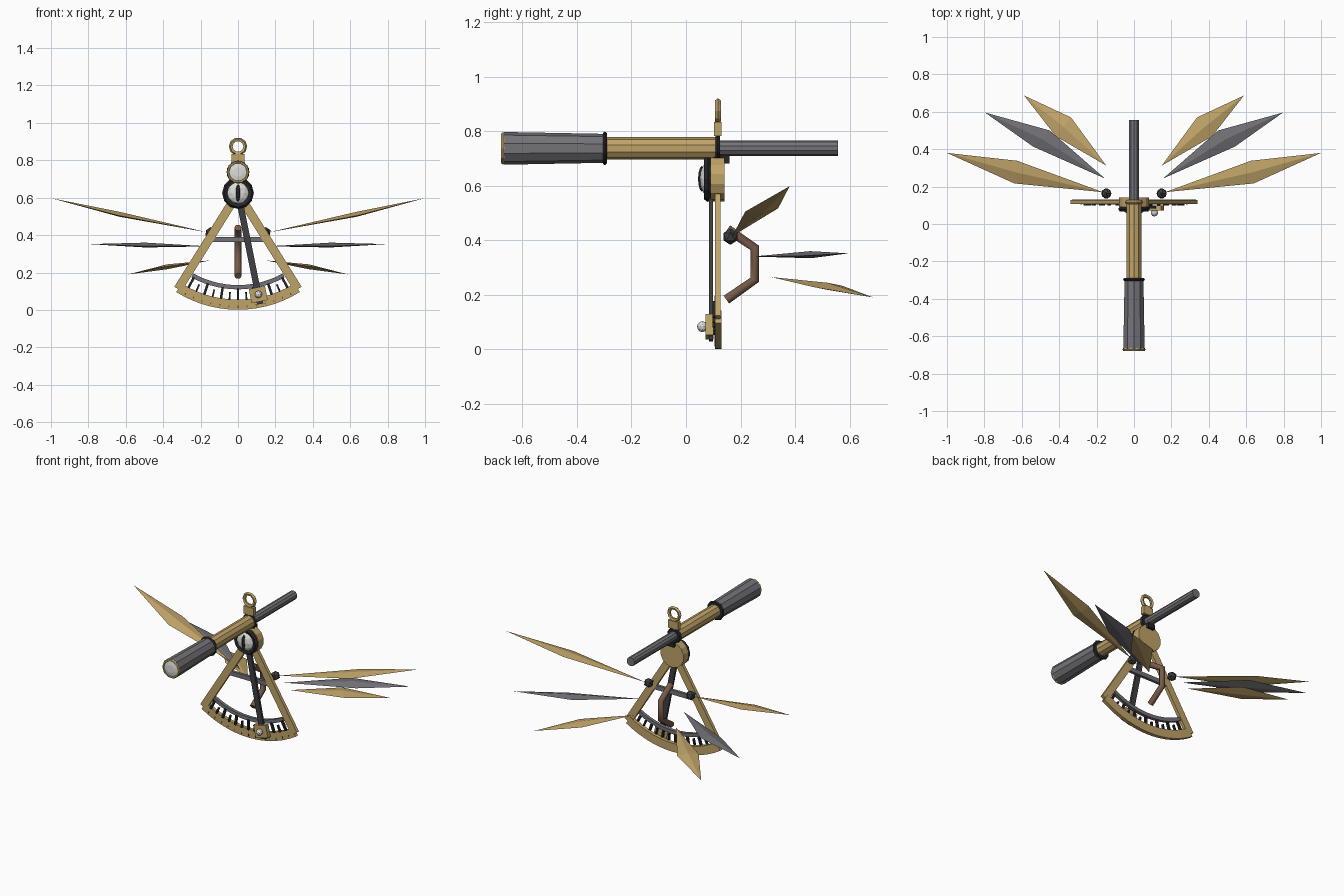
import bpy, bmesh, math
from mathutils import Vector, Matrix

if "Cube" in bpy.data.objects:
    bpy.data.objects.remove(bpy.data.objects["Cube"])

def mat(name, rgb):
    m = bpy.data.materials.new(name)
    m.diffuse_color = (*rgb, 1)
    m.use_nodes = True
    m.node_tree.nodes["Principled BSDF"].inputs["Base Color"].default_value = m.diffuse_color
    return m

BRASS = mat("brass", (0.53, 0.37, 0.14))
GREY = mat("gunmetal", (0.17, 0.17, 0.19))
DARK = mat("dark_steel", (0.05, 0.05, 0.056))
BLACK = mat("black", (0.018, 0.019, 0.022))
BROWN = mat("brown_wood", (0.19, 0.105, 0.065))
WHITE = mat("white_glass", (0.72, 0.72, 0.70))

def obj(name, bm, m):
    bmesh.ops.recalc_face_normals(bm, faces=bm.faces)
    me = bpy.data.meshes.new(name)
    bm.to_mesh(me)
    bm.free()
    me.materials.append(m)
    o = bpy.data.objects.new(name, me)
    bpy.context.collection.objects.link(o)
    return o

def lathe(name, m, prof, z, n=10, off=0.5):
    """Closed solid round the y axis; prof = (y, radius) points."""
    bm = bmesh.new()
    rings = [[bm.verts.new((r * math.cos(2 * math.pi * (i + off) / n), y,
                            z + r * math.sin(2 * math.pi * (i + off) / n)))
              for i in range(n)] for y, r in prof]
    for a, b in zip(rings, rings[1:]):
        for i in range(n):
            bm.faces.new((a[i], a[(i + 1) % n], b[(i + 1) % n], b[i]))
    bm.faces.new(rings[0])
    bm.faces.new(rings[-1])
    return obj(name, bm, m)

def torus(name, m, y, z, major, minor, n=12, k=6):
    """Ring facing the front."""
    bm = bmesh.new()
    g = []
    for i in range(n):
        a = 2 * math.pi * i / n
        g.append([])
        for j in range(k):
            b = 2 * math.pi * j / k
            r = major + minor * math.cos(b)
            g[i].append(bm.verts.new((r * math.cos(a), y + minor * math.sin(b), z + r * math.sin(a))))
    for i in range(n):
        for j in range(k):
            p, q = g[i], g[(i + 1) % n]
            bm.faces.new((p[j], p[(j + 1) % k], q[(j + 1) % k], q[j]))
    return obj(name, bm, m)

def box(name, m, c, s):
    bm = bmesh.new()
    bmesh.ops.create_cube(bm, size=1, matrix=Matrix.Translation(c) @ Matrix.Diagonal((*s, 1)))
    return obj(name, bm, m)

HUB = 0.625

def radial(name, m, deg, r0, r1, w, y0, y1):
    """Bar lying along a radius below the hub, deg towards +x."""
    bm = bmesh.new()
    M = (Matrix.Translation((0, 0, HUB)) @ Matrix.Rotation(-math.radians(deg), 4, 'Y')
         @ Matrix.Translation((0, (y0 + y1) / 2, -(r0 + r1) / 2)) @ Matrix.Diagonal((w, y1 - y0, r1 - r0, 1)))
    bmesh.ops.create_cube(bm, size=1, matrix=M)
    return obj(name, bm, m)

def arc(name, m, r0, r1, deg, y0, y1, n=14):
    """Sector of a flat ring below the hub."""
    bm = bmesh.new()
    rows = []
    for i in range(n + 1):
        a = math.radians(-deg + 2 * deg * i / n)
        rows.append([bm.verts.new((r * math.sin(a), y, HUB - r * math.cos(a)))
                     for r, y in ((r0, y0), (r1, y0), (r1, y1), (r0, y1))])
    for p, q in zip(rows, rows[1:]):
        for j in range(4):
            bm.faces.new((p[j], p[(j + 1) % 4], q[(j + 1) % 4], q[j]))
    bm.faces.new(rows[0])
    bm.faces.new(rows[-1])
    return obj(name, bm, m)

def ball(name, m, c, s, sub=2):
    bm = bmesh.new()
    bmesh.ops.create_icosphere(bm, subdivisions=sub, radius=1,
                               matrix=Matrix.Translation(c) @ Matrix.Diagonal((*s, 1)))
    return obj(name, bm, m)

# Telescope
SZ = 0.737
lathe("eyepiece_tube", GREY, [(0.10, 0.028), (0.557, 0.028)], SZ)
lathe("telescope_tube", BRASS, [(-0.31, 0.041), (0.115, 0.041)], SZ)
lathe("telescope_hood", GREY, [(-0.668, 0.06), (-0.295, 0.053)], SZ)
lathe("rear_collar", BLACK, [(0.108, 0.044), (0.115, 0.050), (0.125, 0.044)], SZ)
lathe("hood_collar", BLACK, [(-0.305, 0.056), (-0.298, 0.062), (-0.29, 0.056)], SZ)
torus("lens_rim", BRASS, -0.671, SZ, 0.054, 0.008, 10)
lathe("front_lens", WHITE, [(-0.66, 0.052), (-0.674, 0.05), (-0.679, 0.025)], SZ)

# Hanging ring above
box("ring_mount", BRASS, (0, 0.117, 0.808), (0.07, 0.027, 0.05))
torus("hanging_ring", BRASS, 0.117, 0.874, 0.038, 0.011, 10, 5)

# Hub with slit mirror
lathe("hub_disc", BRASS, [(0.09, 0.083), (0.141, 0.083)], HUB, 14)
box("scope_bracket", BLACK, (0, 0.13, 0.697), (0.05, 0.06, 0.03))
torus("hub_ring", BLACK, 0.08, HUB, 0.07, 0.015, 12, 5)
ball("hub_mirror", WHITE, (0, 0.078, HUB), (0.06, 0.028, 0.06))
ball("mirror_slit", BLACK, (0, 0.058, HUB), (0.013, 0.014, 0.047))

# Frame
for side, s in (("left", -1), ("right", 1)):
    radial(side + "_frame_leg", BRASS, 32 * s, 0.06, 0.605, 0.046, 0.106, 0.127)
    ball(side + "_wing_joint", DARK, (0.148 * s, 0.163, 0.413), (0.03, 0.03, 0.03), 1)
arc("main_arc", BRASS, 0.57, 0.624, 32, 0.107, 0.130)
arc("scale_arc", GREY, 0.492, 0.515, 29, 0.104, 0.124)
box("crossbar", GREY, (0, 0.117, 0.376), (0.30, 0.018, 0.028))
for i in range(-6, 7):
    long = i % 2 == 0
    radial("scale_tick", BLACK, i * 4.6, 0.508 if long else 0.53, 0.573, 0.013 if long else 0.009, 0.098, 0.112)
    radial("arc_mark", DARK, i * 4.6, 0.602, 0.614, 0.004, 0.105, 0.108)

# Index arm
radial("index_arm", DARK, 11.3, 0.04, 0.605, 0.034, 0.084, 0.099)
radial("index_clamp", BRASS, 11.3, 0.515, 0.592, 0.088, 0.072, 0.1)
ball("clamp_knob", WHITE, (0.109, 0.06, 0.083), (0.02, 0.02, 0.02))

# Handle behind
cu = bpy.data.curves.new("handle", 'CURVE')
cu.dimensions = '3D'
cu.bevel_depth = 0.02
cu.bevel_resolution = 1
cu.use_fill_caps = True
sp = cu.splines.new('POLY')
path = [(0.152, 0.44), (0.252, 0.372), (0.252, 0.255), (0.148, 0.182)]
sp.points.add(len(path) - 1)
for p, (y, z) in zip(sp.points, path):
    p.co = (0, y, z, 1)
cu.materials.append(BROWN)
bpy.context.collection.objects.link(bpy.data.objects.new("handle", cu))

# Feather blades: root, front corner, tip, back corner
feathers = [
    ("upper", BRASS, (0.165, 0.170, 0.415), (0.64, 0.217, 0.505), (1.0, 0.380, 0.598), (0.625, 0.338, 0.517)),
    ("middle", GREY, (0.155, 0.243, 0.34), (0.54, 0.414, 0.342), (0.797, 0.596, 0.352), (0.45, 0.50, 0.352)),
    ("lower", BRASS, (0.148, 0.312, 0.265), (0.417, 0.468, 0.228), (0.588, 0.687, 0.19), (0.337, 0.57, 0.234)),
]
for name, m, *pts in feathers:
    for side, s in (("left", -1), ("right", 1)):
        P = [Vector((x * s, y, z)) for x, y, z in pts]
        nrm = (P[2] - P[0]).cross(P[3] - P[1]).normalized() * 0.013
        mid = (P[1] + P[3]) / 2
        bm = bmesh.new()
        v = [bm.verts.new(p) for p in P]
        for t in (mid + nrm, mid - nrm):
            c = bm.verts.new(t)
            for i in range(4):
                bm.faces.new((v[i], v[(i + 1) % 4], c))
        obj(f"{side}_{name}_feather", bm, m)
